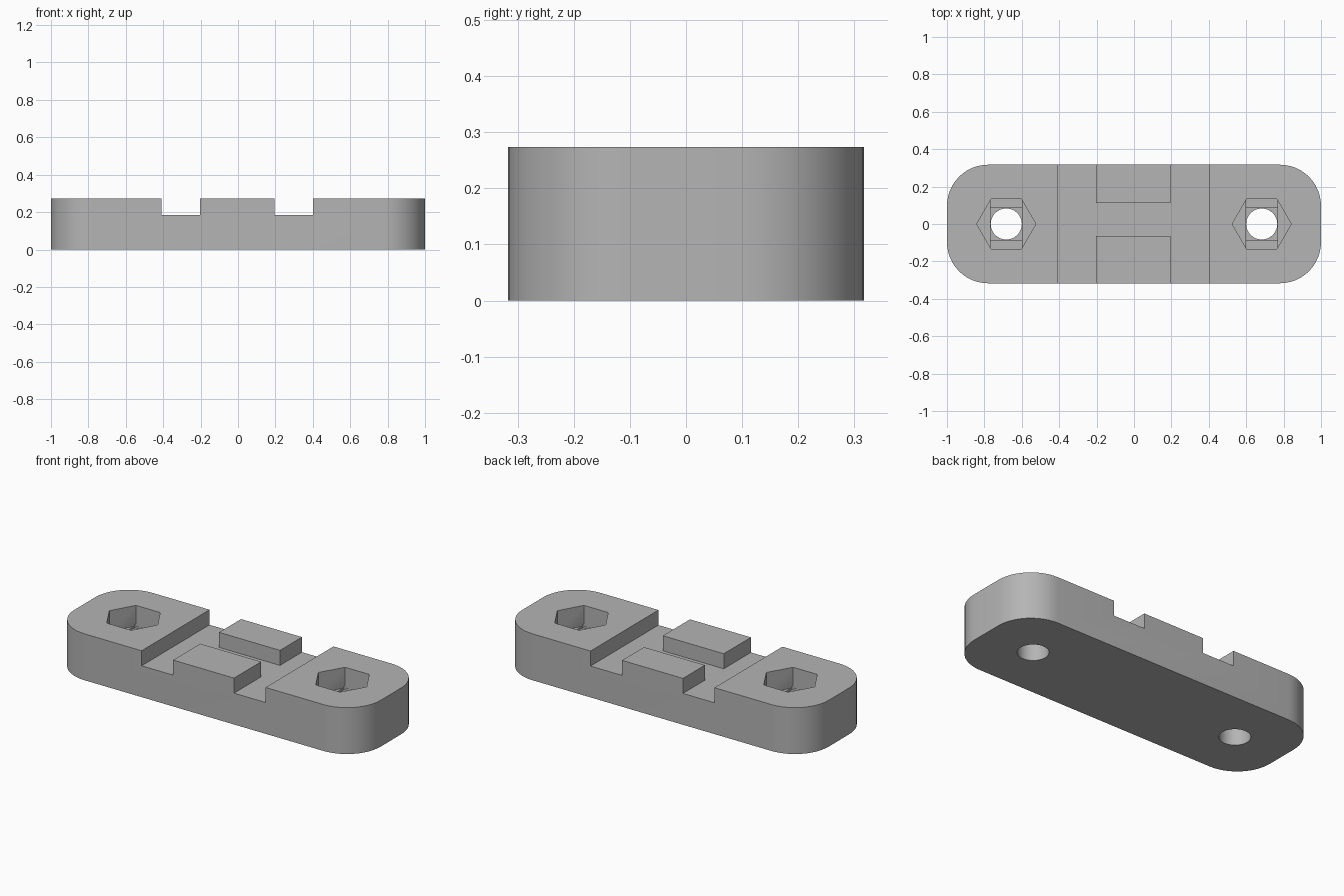
import bpy
import bmesh
from math import cos, sin, pi, radians

if "Cube" in bpy.data.objects:
    bpy.data.objects.remove(bpy.data.objects["Cube"], do_unlink=True)

HEIGHT, FLOOR = 0.274, 0.185      # block top and channel floor
HALF_W, CORNER = 0.317, 0.22      # half width and corner radius
HOLE_X, HOLE_R, NUT_R = 0.683, 0.085, 0.158
NUT_Z, LAYER = 0.152, 0.012       # nut seat and the thin steps below it
ABOVE = 0.4

grey = bpy.data.materials.new("plain grey")
grey.use_nodes = True
colour = (0.46, 0.46, 0.46, 1)
grey.diffuse_color = colour
grey.node_tree.nodes["Principled BSDF"].inputs["Base Color"].default_value = colour


def prism(name, points, z0, z1):
    """Extrude a flat outline from z0 up to z1."""
    bm = bmesh.new()
    face = bm.faces.new([bm.verts.new((x, y, z0)) for x, y in points])
    top = bmesh.ops.extrude_face_region(bm, geom=[face])["geom"]
    verts = [g for g in top if isinstance(g, bmesh.types.BMVert)]
    bmesh.ops.translate(bm, verts=verts, vec=(0, 0, z1 - z0))
    bmesh.ops.recalc_face_normals(bm, faces=bm.faces)
    mesh = bpy.data.meshes.new(name)
    bm.to_mesh(mesh)
    bm.free()
    mesh.materials.append(grey)
    obj = bpy.data.objects.new(name, mesh)
    bpy.context.collection.objects.link(obj)
    return obj


def rect(x0, x1, y0, y1):
    return [(x0, y0), (x1, y0), (x1, y1), (x0, y1)]


def polygon(cx, radius, sides):
    return [(cx + radius * cos(2 * pi * i / sides), radius * sin(2 * pi * i / sides))
            for i in range(sides)]


def rounded_outline(hx, hy, r, steps=12):
    points = []
    for q, (sx, sy) in enumerate([(1, 1), (-1, 1), (-1, -1), (1, -1)]):
        for i in range(steps + 1):
            a = (q + i / steps) * pi / 2
            points.append((sx * (hx - r) + r * cos(a), sy * (hy - r) + r * sin(a)))
    return points


def cut(target, points, z0, z1):
    """Subtract a prism from the target and discard the cutter."""
    cutter = prism("cutter", points, z0, z1)
    cutter.hide_render = True
    mod = target.modifiers.new("cut", 'BOOLEAN')
    mod.operation, mod.solver, mod.object = 'DIFFERENCE', 'EXACT', cutter
    bpy.ops.object.modifier_apply(modifier=mod.name)
    bpy.data.objects.remove(cutter, do_unlink=True)


# Rounded block
block = prism("clamp_block", rounded_outline(1, HALF_W, CORNER), 0, HEIGHT)
bpy.context.view_layer.objects.active = block
block.select_set(True)

# Two cross channels and the lengthwise slot between the pads
cut(block, rect(-0.408, -0.202, -1, 1), FLOOR, ABOVE)
cut(block, rect(0.196, 0.402, -1, 1), FLOOR, ABOVE)
cut(block, rect(-0.3, 0.3, -0.064, 0.112), FLOOR, ABOVE)

# Bolt holes: hex nut pocket, thin slot step, thin square step, round hole
for x in (-HOLE_X, HOLE_X):
    flat = NUT_R * cos(pi / 6) - 0.001
    w = HOLE_R
    cut(block, polygon(x, NUT_R, 6), NUT_Z, ABOVE)
    cut(block, rect(x - w, x + w, -flat, flat), NUT_Z - LAYER, NUT_Z + LAYER)
    cut(block, rect(x - w + 0.001, x + w - 0.001, -w, w), NUT_Z - 2 * LAYER, NUT_Z)
    cut(block, polygon(x, w - 0.002, 40), -0.1, NUT_Z - LAYER)

bpy.ops.object.shade_smooth_by_angle(angle=radians(30))
